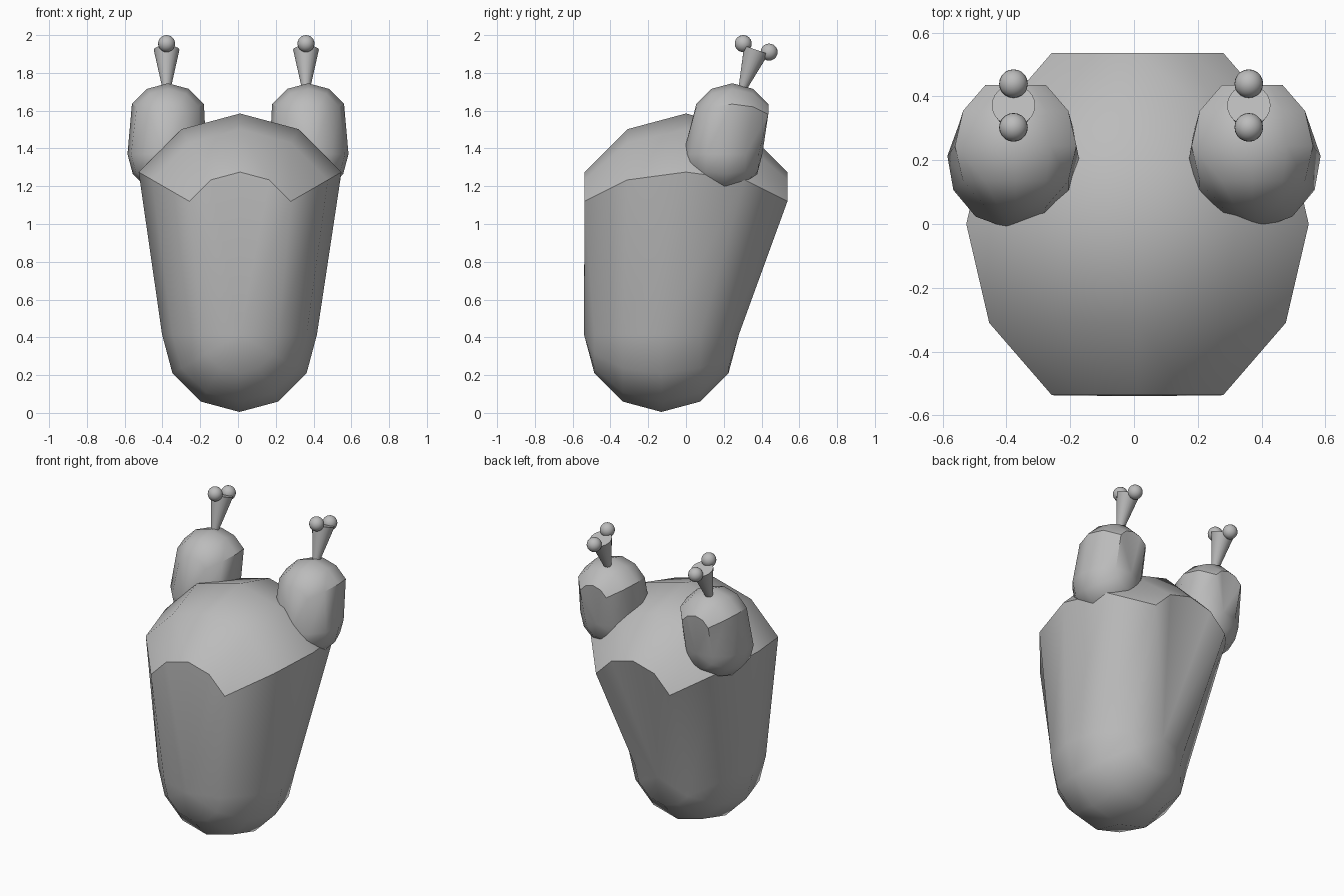
import bpy, bmesh, math
from mathutils import Vector, Matrix

if "Cube" in bpy.data.objects:
    bpy.data.objects.remove(bpy.data.objects["Cube"])

grey = bpy.data.materials.new("plain_grey")
grey.use_nodes = True
colour = (0.5, 0.5, 0.5, 1)
grey.diffuse_color = colour
grey.node_tree.nodes["Principled BSDF"].inputs["Base Color"].default_value = colour


def finish(bm, name, angle=35):
    bmesh.ops.recalc_face_normals(bm, faces=bm.faces[:])
    mesh = bpy.data.meshes.new(name)
    bm.to_mesh(mesh)
    bm.free()
    mesh.materials.append(grey)
    ob = bpy.data.objects.new(name, mesh)
    bpy.context.collection.objects.link(ob)
    bpy.ops.object.select_all(action="DESELECT")
    bpy.context.view_layer.objects.active = ob
    ob.select_set(True)
    bpy.ops.object.shade_smooth_by_angle(angle=math.radians(angle))
    return ob


def stretched_sphere(name, top, top_r, bottom, bottom_r, yaw=0):
    """Sphere with its poles facing front and back, pulled apart at the middle."""
    bm = bmesh.new()
    bmesh.ops.create_uvsphere(bm, u_segments=12, v_segments=6, radius=1,
                              matrix=Matrix.Rotation(math.pi / 2, 4, "X"))
    turn = Matrix.Rotation(yaw, 3, "Z")
    for v in bm.verts:
        if v.co.z > 0.01:
            v.co = Vector(top) + v.co * top_r
        else:
            v.co = Vector(bottom) + turn @ v.co * bottom_r
    return finish(bm, name)


def ball(name, centre, radius):
    bm = bmesh.new()
    bmesh.ops.create_uvsphere(bm, u_segments=20, v_segments=12, radius=radius,
                              matrix=Matrix.Translation(centre))
    return finish(bm, name)


def cone(name, start, end, r1, r2):
    start, end = Vector(start), Vector(end)
    axis = end - start
    place = Matrix.Translation((start + end) / 2) @ axis.to_track_quat("Z", "Y").to_matrix().to_4x4()
    bm = bmesh.new()
    bmesh.ops.create_cone(bm, cap_ends=True, segments=24, radius1=r1, radius2=r2,
                          depth=axis.length, matrix=place)
    return finish(bm, name)


# Main body: wide dome above, smaller rounded end below and forward
stretched_sphere("body", (0.011, 0, 0.965), 0.62, (0.008, -0.13, 0.415), 0.41)

# Two upper pods, each with a flared stalk and a pair of balls
for side, s in (("right", -1), ("left", 1)):
    stretched_sphere(side + "_pod", (s * 0.371, 0.245, 1.525), 0.22,
                     (s * 0.376, 0.195, 1.37), 0.21, yaw=s * math.radians(5))
    x = s * 0.369 - 0.009
    cone(side + "_stalk", (x, 0.293, 1.70), (x, 0.372, 1.922), 0.018, 0.068)
    ball(side + "_front_ball", (x, 0.303, 1.955), 0.045)
    ball(side + "_back_ball", (x, 0.44, 1.91), 0.045)
